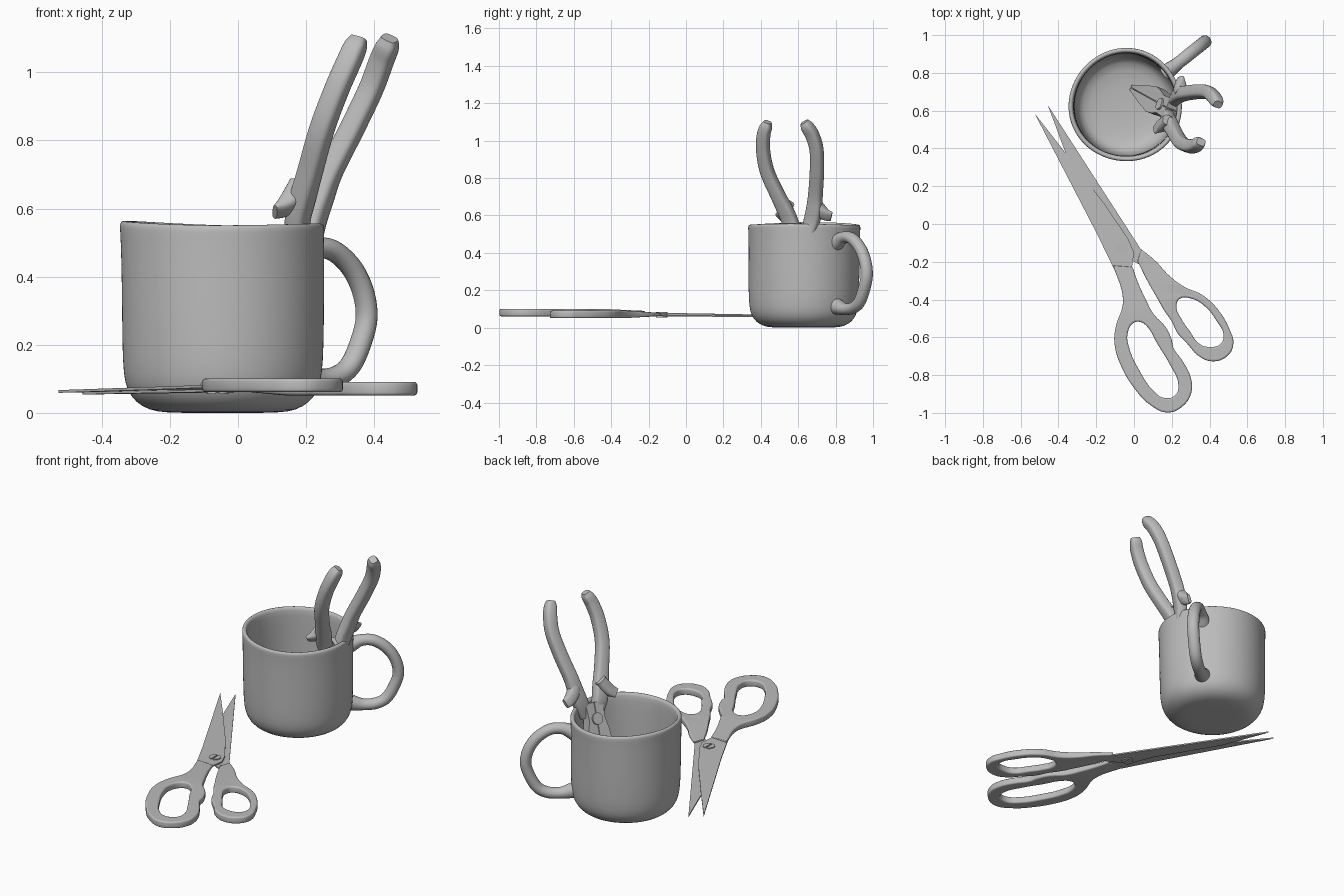
import bpy, bmesh, math
from mathutils import Vector

if "Cube" in bpy.data.objects:
    bpy.data.objects.remove(bpy.data.objects["Cube"], do_unlink=True)

grey = bpy.data.materials.new("plain_grey")
grey.use_nodes = True
grey.diffuse_color = (0.5, 0.5, 0.5, 1)
grey.node_tree.nodes["Principled BSDF"].inputs["Base Color"].default_value = (0.5, 0.5, 0.5, 1)


def finish(obj, angle=35):
    """Give the object its colour and smooth shading with sharp edges."""
    obj.data.materials.clear()
    obj.data.materials.append(grey)
    bpy.ops.object.select_all(action="DESELECT")
    obj.select_set(True)
    bpy.context.view_layer.objects.active = obj
    bpy.ops.object.shade_smooth_by_angle(angle=math.radians(angle))
    return obj


def from_bmesh(name, bm, angle=35):
    bmesh.ops.recalc_face_normals(bm, faces=bm.faces)
    mesh = bpy.data.meshes.new(name)
    bm.to_mesh(mesh)
    bm.free()
    obj = bpy.data.objects.new(name, mesh)
    bpy.context.collection.objects.link(obj)
    return finish(obj, angle)


def bridge(bm, rings, caps=True):
    """Join consecutive closed rings of vertices with quads."""
    n = len(rings[0])
    for a, b in zip(rings, rings[1:]):
        for i in range(n):
            bm.faces.new((a[i], a[(i + 1) % n], b[(i + 1) % n], b[i]))
    if caps:
        bm.faces.new(rings[0])
        bm.faces.new(rings[-1])


def smooth_path(pts, steps=5):
    """Catmull-Rom interpolation of equal-length tuples."""
    p = [Vector(q) for q in pts]
    p = [2 * p[0] - p[1]] + p + [2 * p[-1] - p[-2]]
    out = []
    for i in range(1, len(p) - 2):
        a, b, c, d = p[i - 1:i + 3]
        for s in range(steps):
            t = s / steps
            out.append(0.5 * (2 * b + (c - a) * t + (2 * a - 5 * b + 4 * c - d) * t * t
                              + (3 * b - a - 3 * c + d) * t ** 3))
    return out + [p[-2]]


def sweep(name, pts, sizes, side, power=1.0, n=20, angle=50):
    """Tube along pts; sizes are (half width along side, half depth) per point."""
    path = smooth_path(pts)
    size = smooth_path([(a, b, 0) for a, b in sizes])
    bm = bmesh.new()
    rings = []
    for i, c in enumerate(path):
        t = (path[min(i + 1, len(path) - 1)] - path[max(i - 1, 0)]).normalized()
        w = t.cross(side).normalized()
        v = w.cross(t)
        ring = []
        for k in range(n):
            ca, sa = math.cos(math.tau * k / n), math.sin(math.tau * k / n)
            ring.append(bm.verts.new(c
                        + v * size[i].x * math.copysign(abs(ca) ** power, ca)
                        + w * size[i].y * math.copysign(abs(sa) ** power, sa)))
        rings.append(ring)
    bridge(bm, rings)
    return from_bmesh(name, bm, angle)


# Mug body: turned profile with a slightly uneven, hand-made wall
CX, CY = -0.045, 0.63
profile = [(0.05, 0.0), (0.17, 0.0), (0.215, 0.008), (0.255, 0.03), (0.28, 0.065), (0.292, 0.11),
           (0.296, 0.2), (0.297, 0.35), (0.298, 0.5), (0.301, 0.54), (0.299, 0.553),
           (0.288, 0.558), (0.277, 0.552), (0.272, 0.53), (0.27, 0.4), (0.268, 0.15),
           (0.25, 0.08), (0.2, 0.048), (0.05, 0.04)]
bm = bmesh.new()
rings = []
for r, z in profile:
    ring = []
    for k in range(64):
        a = math.tau * k / 64
        h = z / 0.56
        rr = r + 0.003 * h * math.sin(3 * a + 7 * z) * (r > 0.1)
        zz = z + h ** 4 * (0.005 * math.cos(2 * a + 0.4) - 0.004 * math.cos(a) - 0.001)
        ring.append(bm.verts.new((CX + rr * math.cos(a), CY + rr * math.sin(a), zz)))
    rings.append(ring)
bridge(bm, rings)
mug = from_bmesh("mug_body", bm, 60)
mug.modifiers.new("soften", "SUBSURF").levels = 1

# Mug handle: tube in the vertical plane that points away from the mug
ang = math.radians(38.5)
out = Vector((math.cos(ang), math.sin(ang), 0))
arc = [(0.275, 0.455), (0.34, 0.482), (0.41, 0.478), (0.48, 0.43), (0.525, 0.36), (0.54, 0.28),
       (0.515, 0.2), (0.475, 0.135), (0.42, 0.105), (0.35, 0.1), (0.275, 0.115)]
sweep("mug_handle", [Vector((CX, CY, z)) + out * r for r, z in arc],
      [(0.045, 0.045), (0.034, 0.032)] + [(0.034, 0.031)] * 7 + [(0.034, 0.032), (0.045, 0.045)],
      Vector((-out.y, out.x, 0)))


# Scissor grips: rounded outline with a finger hole
PIVOT = Vector((-0.06, -0.13))


def grip(name, outer, hole, z):
    cu = bpy.data.curves.new(name, "CURVE")
    cu.dimensions = "2D"
    cu.fill_mode = "BOTH"
    cu.extrude, cu.bevel_depth, cu.offset = 0.011, 0.009, -0.009
    cu.bevel_resolution = 2
    cu.resolution_u = 6
    for pts, corners in ((outer, (0, len(outer) - 1)), (hole, ())):
        sp = cu.splines.new("BEZIER")
        sp.bezier_points.add(len(pts) - 1)
        sp.use_cyclic_u = True
        for i, (bp, p) in enumerate(zip(sp.bezier_points, pts)):
            bp.co = (*p, 0)
            bp.handle_left_type = bp.handle_right_type = "VECTOR" if i in corners else "AUTO"
    obj = bpy.data.objects.new(name, cu)
    bpy.context.collection.objects.link(obj)
    bpy.ops.object.select_all(action="DESELECT")
    obj.select_set(True)
    bpy.context.view_layer.objects.active = obj
    bpy.ops.object.convert(target="MESH")
    obj = bpy.context.view_layer.objects.active
    # thin the grip towards the pivot
    for v in obj.data.vertices:
        d = (v.co.xy - PIVOT).length
        v.co.z = z + v.co.z * min(1, 0.45 + max(0, d - 0.1) * 2.2)
    finish(obj, 40)


grip("left_scissor_grip",
     [(-0.11, -0.22), (-0.058, -0.41), (-0.098, -0.55), (-0.103, -0.635), (-0.066, -0.757),
      (0.008, -0.878), (0.082, -0.955), (0.177, -0.998), (0.255, -0.967), (0.303, -0.894),
      (0.301, -0.815), (0.257, -0.725), (0.209, -0.656), (0.198, -0.608), (0.167, -0.545),
      (0.103, -0.476), (0.061, -0.397), (0.024, -0.317), (-0.008, -0.228)],
     [(-0.003, -0.524), (-0.034, -0.582), (-0.024, -0.661), (0.03, -0.778), (0.098, -0.878),
      (0.161, -0.921), (0.22, -0.905), (0.235, -0.852), (0.188, -0.741), (0.124, -0.635),
      (0.071, -0.545), (0.034, -0.519)], 0.081)
grip("right_scissor_grip",
     [(0.04, -0.135), (0.114, -0.196), (0.188, -0.275), (0.267, -0.333), (0.362, -0.376),
      (0.442, -0.45), (0.505, -0.556), (0.526, -0.635), (0.495, -0.698), (0.415, -0.727),
      (0.341, -0.698), (0.283, -0.635), (0.23, -0.577), (0.198, -0.513), (0.161, -0.46),
      (0.119, -0.386), (0.071, -0.302), (0.019, -0.196)],
     [(0.241, -0.397), (0.225, -0.439), (0.251, -0.503), (0.294, -0.566), (0.347, -0.635),
      (0.399, -0.651), (0.458, -0.635), (0.474, -0.587), (0.437, -0.513), (0.384, -0.444),
      (0.31, -0.397)], 0.071)


def plate(name, pts, place, lo, hi):
    """Extrude a flat outline between lo and hi; place maps (a, b, depth) to space."""
    bm = bmesh.new()
    bridge(bm, [[bm.verts.new(place(a, b, d)) for a, b in pts] for d in (lo, hi)])
    return from_bmesh(name, bm, 30)


# Scissor blades sink slightly towards their tips
plate("left_blade", [(-0.527, 0.587), (-0.193, -0.058), (-0.105, -0.24), (-0.012, -0.24),
                     (0.0, -0.15), (-0.03, -0.08), (-0.156, 0.106), (-0.35, 0.36)],
      lambda x, y, d: (x, y, 0.077 - 0.018 * (y + 0.2) + d), -0.004, 0.004)
plate("right_blade", [(-0.457, 0.63), (-0.35, 0.344), (-0.15, 0.0), (-0.09, -0.15),
                      (0.0, -0.2), (0.04, -0.22), (0.07, -0.17), (0.035, -0.132)],
      lambda x, y, d: (x, y, 0.066 - 0.01 * (y + 0.2) + d), -0.004, 0.004)

# Scissor screw with a slot between two half discs
for sgn, label in ((1, "right"), (-1, "left")):
    half = [(PIVOT.x + sgn * (0.004 + 0.028 * math.sin(math.pi * k / 10)),
             PIVOT.y + 0.031 * math.cos(math.pi * k / 10)) for k in range(11)]
    plate("screw_half_" + label, half, lambda x, y, d: (x, y, d), 0.055, 0.085)

# Pliers head: two tapering jaws in a tilted frame, joined by a pivot pin
O = Vector((0.165, 0.625, 0.47))
u = (O - Vector((-0.01, 0.72, 0.05))).normalized()
v = Vector((0.371, 0.928, 0))
v = (v - u * v.dot(u)).normalized()
w = u.cross(v)


def tilted(a, b, d):
    return O + v * a + u * b + w * d * (1 + min(0, b) * 1.4)


jaw = [(0.002, -0.46), (0.014, -0.46), (0.05, -0.28), (0.072, -0.14), (0.066, -0.07),
       (0.05, 0.0), (0.055, 0.09), (0.002, 0.09)]
for sgn, label in ((1, "back"), (-1, "front")):
    plate(label + "_jaw", [(a * sgn, b) for a, b in jaw], tilted, -0.032, 0.032)
plate("pliers_pin", [(0.032 * math.cos(math.tau * k / 20), 0.032 * math.sin(math.tau * k / 20))
                     for k in range(20)], lambda a, b, d: O + v * a + u * b + w * d, -0.04, 0.04)

# Pliers handles, each with a flared finger guard at its base
grips = {
    "front": ([(0.18, 0.585, 0.49), (0.175, 0.56, 0.56), (0.19, 0.53, 0.63), (0.212, 0.49, 0.71),
               (0.247, 0.434, 0.835), (0.29, 0.412, 0.95), (0.325, 0.415, 1.03), (0.345, 0.428, 1.075),
               (0.355, 0.435, 1.1)],
              [(0.18, 0.55, 0.67), (0.16, 0.53, 0.63), (0.135, 0.515, 0.605), (0.108, 0.497, 0.59)]),
    "back": ([(0.21, 0.65, 0.49), (0.222, 0.67, 0.56), (0.243, 0.685, 0.63), (0.272, 0.692, 0.71),
              (0.335, 0.7, 0.835), (0.39, 0.698, 0.95), (0.42, 0.675, 1.03), (0.438, 0.647, 1.075),
              (0.445, 0.632, 1.1)],
             [(0.25, 0.69, 0.67), (0.245, 0.715, 0.63), (0.245, 0.745, 0.605), (0.248, 0.778, 0.595)]),
}
for label, (path, guard) in grips.items():
    sweep(label + "_pliers_handle", path,
          [(0.035, 0.03), (0.042, 0.032), (0.042, 0.034), (0.037, 0.034), (0.036, 0.034),
           (0.035, 0.034), (0.034, 0.034), (0.031, 0.032), (0.02, 0.024)], v, 0.6)
    sweep(label + "_finger_guard", guard,
          [(0.03, 0.03), (0.032, 0.034), (0.024, 0.032), (0.01, 0.026)], w, 0.7)
